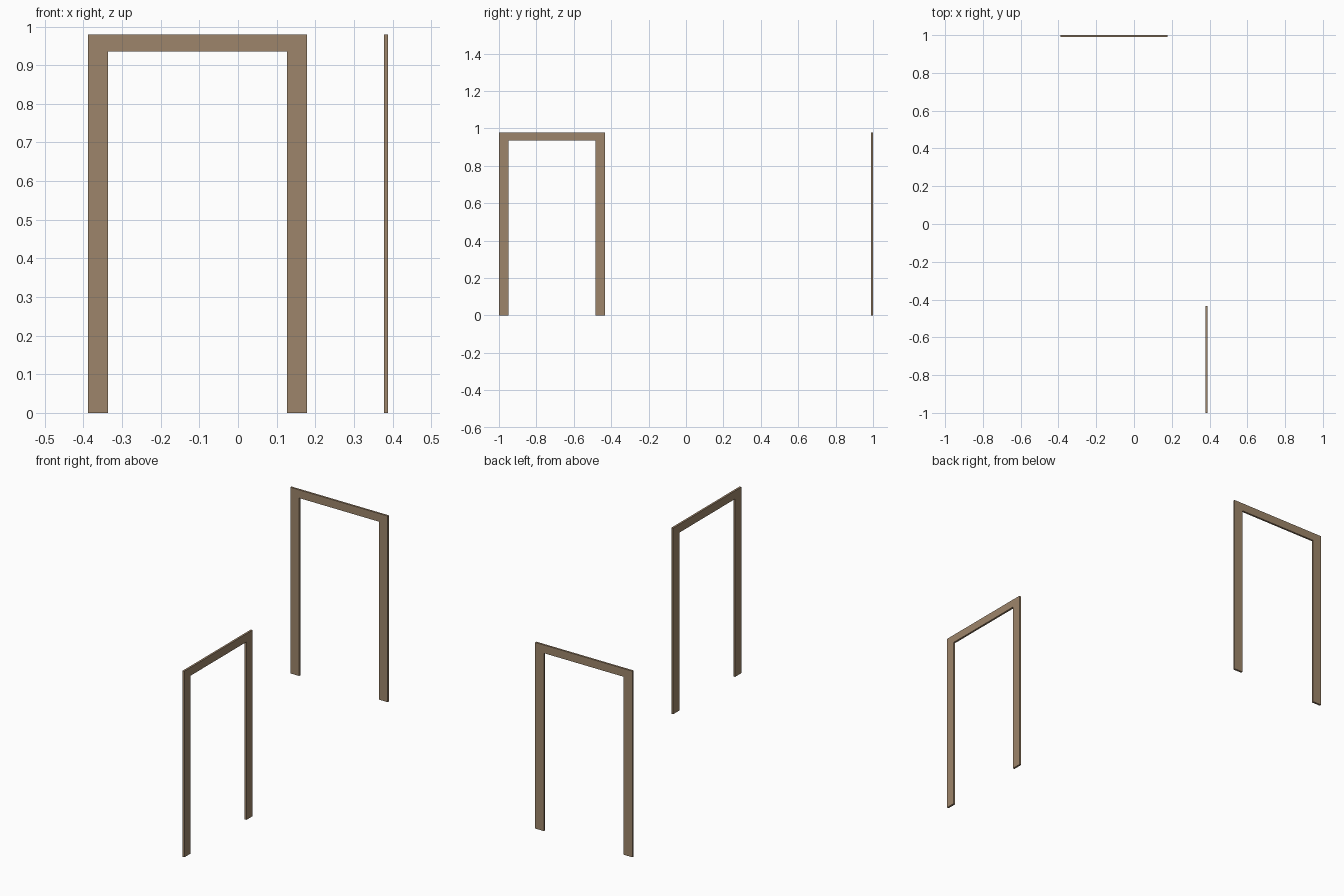
import bpy, bmesh
from mathutils import Matrix
from math import radians

if "Cube" in bpy.data.objects:
    bpy.data.objects.remove(bpy.data.objects["Cube"])

wood = bpy.data.materials.new("light brown wood")
wood.diffuse_color = (0.34, 0.235, 0.145, 1)
wood.use_nodes = True
wood.node_tree.nodes["Principled BSDF"].inputs["Base Color"].default_value = wood.diffuse_color

W, H, JAMB, HEAD, T = 0.567, 0.979, 0.052, 0.043, 0.0105


def door_frame(name, matrix):
    # Upside-down U profile in the xz plane, extruded through its thickness
    a, b = W / 2, W / 2 - JAMB
    outline = [(-a, 0), (-b, 0), (-b, H - HEAD), (b, H - HEAD),
               (b, 0), (a, 0), (a, H), (-a, H)]
    bm = bmesh.new()
    face = bm.faces.new([bm.verts.new((x, -T / 2, z)) for x, z in outline])
    ext = bmesh.ops.extrude_face_region(bm, geom=[face])
    verts = [v for v in ext["geom"] if isinstance(v, bmesh.types.BMVert)]
    bmesh.ops.translate(bm, verts=verts, vec=(0, T, 0))
    bmesh.ops.recalc_face_normals(bm, faces=bm.faces)
    bm.transform(matrix)
    mesh = bpy.data.meshes.new(name)
    bm.to_mesh(mesh)
    bm.free()
    mesh.materials.append(wood)
    bpy.context.collection.objects.link(bpy.data.objects.new(name, mesh))


# Rear frame faces the front, the other is turned to face the side
door_frame("rear_door_frame", Matrix.Translation((-0.105, 1 - T / 2, 0)))
door_frame("side_door_frame",
           Matrix.Translation((0.3885 - T / 2, -1 + W / 2, 0)) @ Matrix.Rotation(radians(90), 4, 'Z'))
